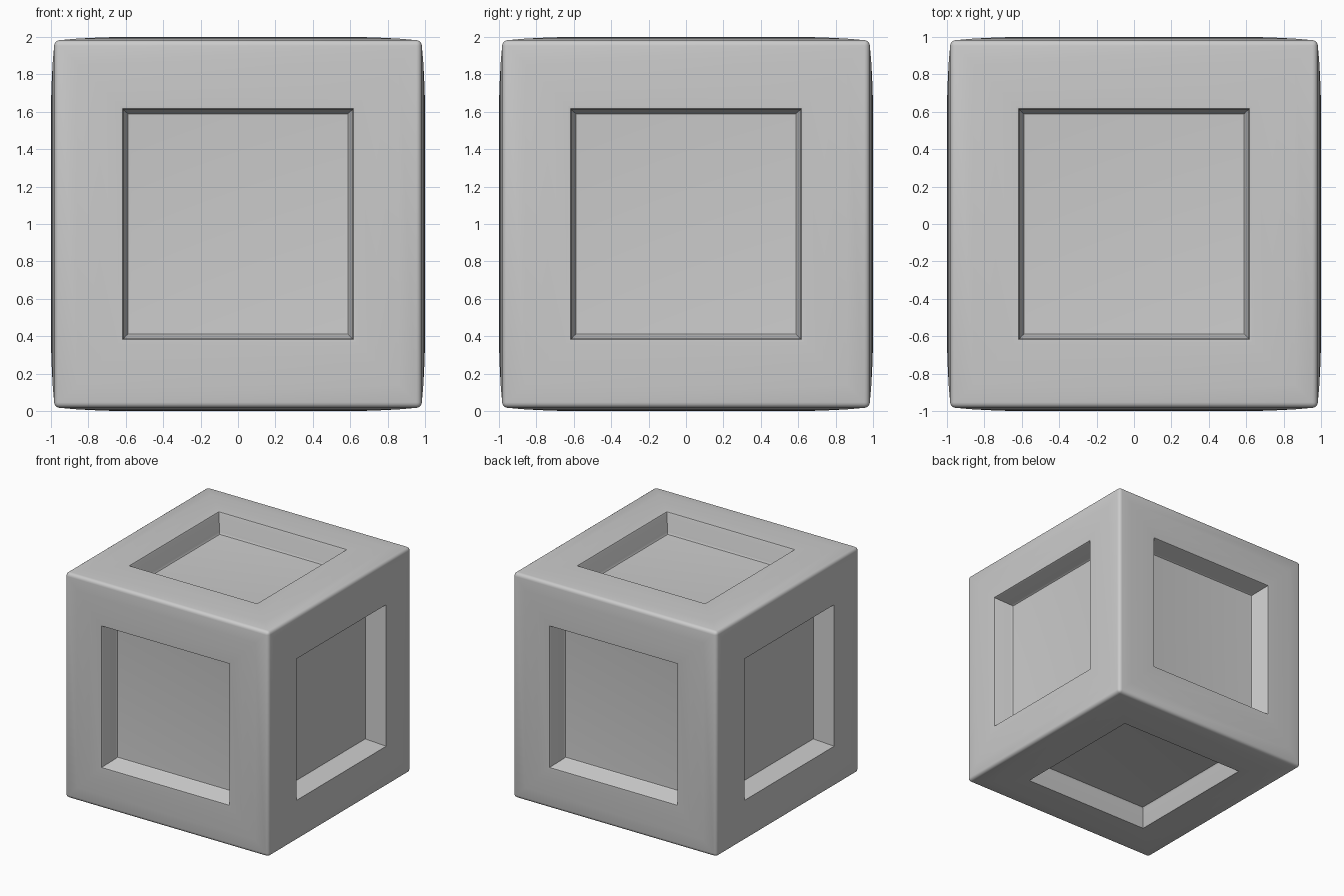
import bpy, bmesh, math
from mathutils import Vector

if "Cube" in bpy.data.objects:
    bpy.data.objects.remove(bpy.data.objects["Cube"])

BODY = 0.983      # half size at the outer edges
BEVEL = 0.03

# Each ring: (half width, height from cube centre), from frame to recessed floor
RINGS = [(0.86, 0.991), (0.74, 0.997), (0.635, 1.0), (0.618, 0.998),
         (0.612, 0.985), (0.597, 0.835), (0.588, 0.82), (0.57, 0.818)]

bm = bmesh.new()
bmesh.ops.create_cube(bm, size=2 * BODY)

# Rounded outer edges
bmesh.ops.bevel(bm, geom=bm.edges[:], offset=BEVEL, offset_type='OFFSET',
                segments=4, profile=0.5, affect='EDGES')
bm.normal_update()

# Gently crowned frame and recessed panel on all six sides
panels = [f for f in bm.faces if f.calc_area() > 1.0]
for face in panels:
    n = Vector([round(c) for c in face.normal])
    for half, height in RINGS:
        bmesh.ops.inset_individual(bm, faces=[face], thickness=0.005)
        for v in face.verts:
            v.co = Vector([n[i] * height if n[i] else math.copysign(half, v.co[i])
                           for i in range(3)])

bmesh.ops.translate(bm, verts=bm.verts[:], vec=(0, 0, 1))
bmesh.ops.recalc_face_normals(bm, faces=bm.faces[:])

mesh = bpy.data.meshes.new("panelled_crate")
bm.to_mesh(mesh)
bm.free()
crate = bpy.data.objects.new("panelled_crate", mesh)
bpy.context.collection.objects.link(crate)

# Smooth shading with crisp recess edges
bpy.context.view_layer.objects.active = crate
crate.select_set(True)
bpy.ops.object.shade_smooth_by_angle(angle=math.radians(35))
